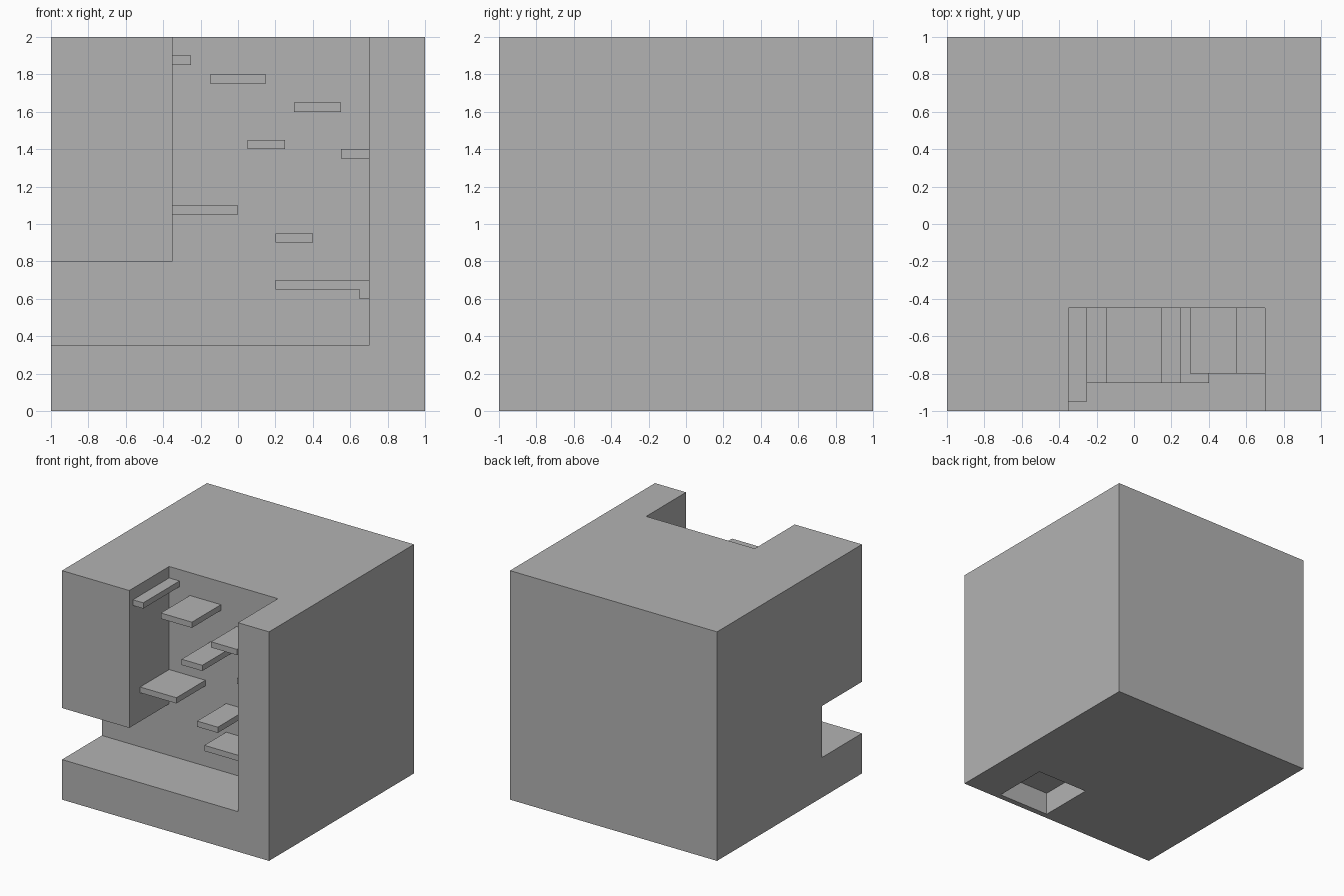
import bpy
import bmesh
from mathutils import Vector

default_cube = bpy.data.objects.get("Cube")
if default_cube:
    bpy.data.objects.remove(default_cube, do_unlink=True)

# One plain grey for the whole model
GREY = (0.45, 0.45, 0.45, 1)
stone = bpy.data.materials.new("plain grey")
stone.use_nodes = True
stone.diffuse_color = GREY
stone.node_tree.nodes["Principled BSDF"].inputs["Base Color"].default_value = GREY


def prism(name, outline, y_front, y_back):
    """Extrude an (x, z) outline from y_front to y_back."""
    bm = bmesh.new()
    face = bm.faces.new([bm.verts.new((x, y_front, z)) for x, z in outline])
    extruded = bmesh.ops.extrude_face_region(bm, geom=[face])["geom"]
    moved = [v for v in extruded if isinstance(v, bmesh.types.BMVert)]
    bmesh.ops.translate(bm, verts=moved, vec=Vector((0, y_back - y_front, 0)))
    bmesh.ops.recalc_face_normals(bm, faces=bm.faces)
    mesh = bpy.data.meshes.new(name)
    bm.to_mesh(mesh)
    bm.free()
    mesh.materials.append(stone)
    obj = bpy.data.objects.new(name, mesh)
    bpy.context.collection.objects.link(obj)
    return obj


def block(name, x0, x1, z0, z1, y_front, y_back):
    return prism(name, [(x0, z0), (x1, z0), (x1, z1), (x0, z1)], y_front, y_back)


def cut(target, cutter):
    mod = target.modifiers.new("cut", "BOOLEAN")
    mod.operation = "DIFFERENCE"
    mod.solver = "EXACT"
    mod.object = cutter
    bpy.context.view_layer.objects.active = target
    bpy.ops.object.modifier_apply(modifier=mod.name)
    bpy.data.objects.remove(cutter, do_unlink=True)


BACK_WALL = -0.45
LEFT_WALL, RIGHT_WALL = -0.35, 0.7
FLOOR = 0.35

# Main block with an L-shaped shaft: open at the top, front and one side
body = block("main_block", -1, 1, 0, 2, -1, 1)
shaft = [(-1.2, FLOOR), (RIGHT_WALL, FLOOR), (RIGHT_WALL, 2.2),
         (LEFT_WALL, 2.2), (LEFT_WALL, 0.8), (-1.2, 0.8)]
cut(body, prism("shaft_cutter", shaft, -1.2, BACK_WALL))

# Square pit in the underside
cut(body, block("pit_cutter", 0.15, 0.65, -0.2, 0.2, -0.95, BACK_WALL))

# Thin ledges on the back wall: x start, x end, underside, front edge
LEDGE_THICKNESS = 0.05
ledges = {
    "top_corner_ledge": (LEFT_WALL, -0.25, 1.85, -0.95),
    "upper_ledge": (-0.15, 0.15, 1.75, -0.85),
    "upper_side_ledge": (0.3, 0.55, 1.6, -0.8),
    "middle_ledge": (0.05, 0.25, 1.4, -0.85),
    "middle_corner_ledge": (0.55, RIGHT_WALL, 1.35, -0.8),
    "wide_wall_ledge": (LEFT_WALL, 0, 1.05, -0.85),
    "lower_ledge": (0.2, 0.4, 0.9, -0.85),
    "bottom_ledge": (0.2, RIGHT_WALL, 0.65, -0.75),
    "bottom_ledge_support": (0.65, RIGHT_WALL, 0.6, -0.75),
}
for name, (x0, x1, z, y_front) in ledges.items():
    block(name, x0, x1, z, z + LEDGE_THICKNESS, y_front, BACK_WALL)
